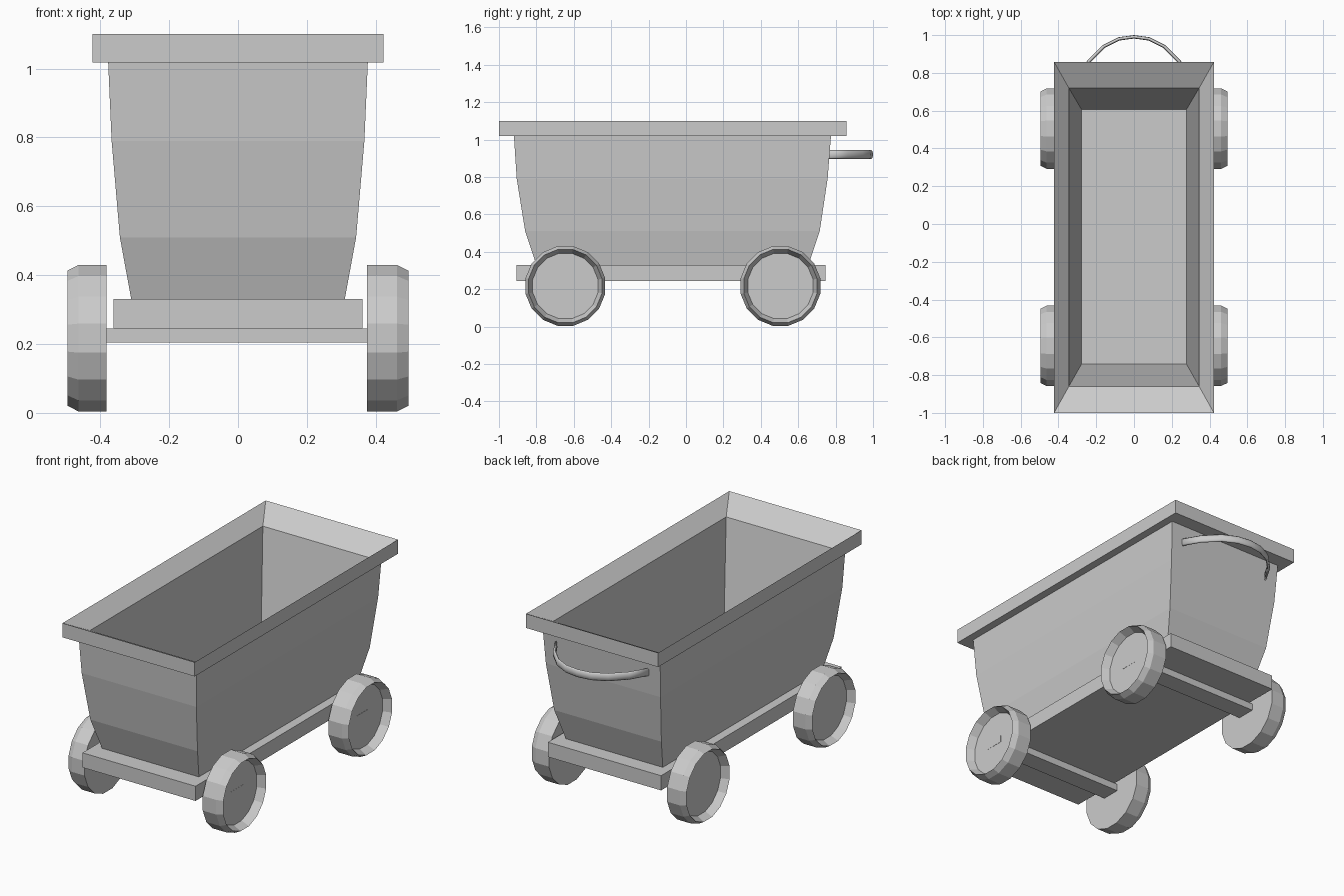
import bpy, bmesh
from math import pi, sin, cos

if "Cube" in bpy.data.objects:
    bpy.data.objects.remove(bpy.data.objects["Cube"])


def loft(name, rings, cap_start=True, cap_end=True):
    """Skin a list of equal-length closed rings into a flat shaded object."""
    bm = bmesh.new()
    loops = [[bm.verts.new(p) for p in ring] for ring in rings]
    for a, b in zip(loops, loops[1:]):
        n = len(a)
        for i in range(n):
            bm.faces.new((a[i], a[(i + 1) % n], b[(i + 1) % n], b[i]))
    if cap_start:
        bm.faces.new(loops[0][::-1])
    if cap_end:
        bm.faces.new(loops[-1])
    bmesh.ops.recalc_face_normals(bm, faces=bm.faces)
    mesh = bpy.data.meshes.new(name)
    bm.to_mesh(mesh)
    bm.free()
    obj = bpy.data.objects.new(name, mesh)
    bpy.context.collection.objects.link(obj)
    return obj


def rect(hx, y0, y1, z):
    return [(-hx, y0, z), (hx, y0, z), (hx, y1, z), (-hx, y1, z)]


def box(name, x0, x1, y0, y1, z0, z1):
    ring = lambda z: [(x0, y0, z), (x1, y0, z), (x1, y1, z), (x0, y1, z)]
    return loft(name, [ring(z0), ring(z1)])


# Tub: curved outer walls, overhanging rim, funnel lip, straight inner walls, floor
loft("tub", [rect(*r) for r in (
    (0.310, -0.80, 0.655, 0.33),
    (0.343, -0.86, 0.715, 0.51),
    (0.367, -0.905, 0.757, 0.79),
    (0.377, -0.92, 0.775, 1.018),
    (0.423, -1.00, 0.858, 1.018),
    (0.423, -1.00, 0.858, 1.10),
    (0.345, -0.86, 0.720, 1.025),
    (0.277, -0.74, 0.605, 0.37))])

# Base board under the tub
box("base_board", -0.362, 0.362, -0.905, 0.745, 0.245, 0.33)

# Wheels and axles
R, SIDES = 0.217, 16
WHEEL_PROFILE = ((0.0, R), (0.72, R), (1.0, 0.2), (0.62, 0.178))


def wheel(name, side, y, inner, outer):
    rings = []
    for t, r in WHEEL_PROFILE:
        x = side * (inner + (outer - inner) * t)
        rings.append([(x, y + r * cos(2 * pi * (i + 0.5) / SIDES),
                       R + r * sin(2 * pi * (i + 0.5) / SIDES)) for i in range(SIDES)])
    return loft(name, rings)


for end, y in (("front", -0.645), ("back", 0.505)):
    wheel(end + "_right_wheel", 1, y, 0.375, 0.495)
    wheel(end + "_left_wheel", -1, y, 0.382, 0.495)
    box(end + "_axle", -0.40, 0.4505, y - 0.063, y + 0.047, 0.205, 0.245)

# Handle: flattened tube bowed out behind the tub
half = [(0.295, 0.765), (0.24, 0.86), (0.16, 0.94), (0.08, 0.98)]
path = half + [(0, 0.991)] + [(-x, y) for x, y in reversed(half)]
rings = []
for i, (x, y) in enumerate(path):
    ax, ay = path[max(i - 1, 0)]
    bx, by = path[min(i + 1, len(path) - 1)]
    length = ((bx - ax) ** 2 + (by - ay) ** 2) ** 0.5
    nx, ny = -(by - ay) / length, (bx - ax) / length
    ring = []
    for k in range(8):
        a = 2 * pi * k / 8
        w, h = 0.009 * cos(a), 0.023 * sin(a)
        ring.append((x + nx * w, y + ny * w, 0.92 + h))
    rings.append(ring)
handle = loft("handle", rings)
handle.data.shade_smooth()
